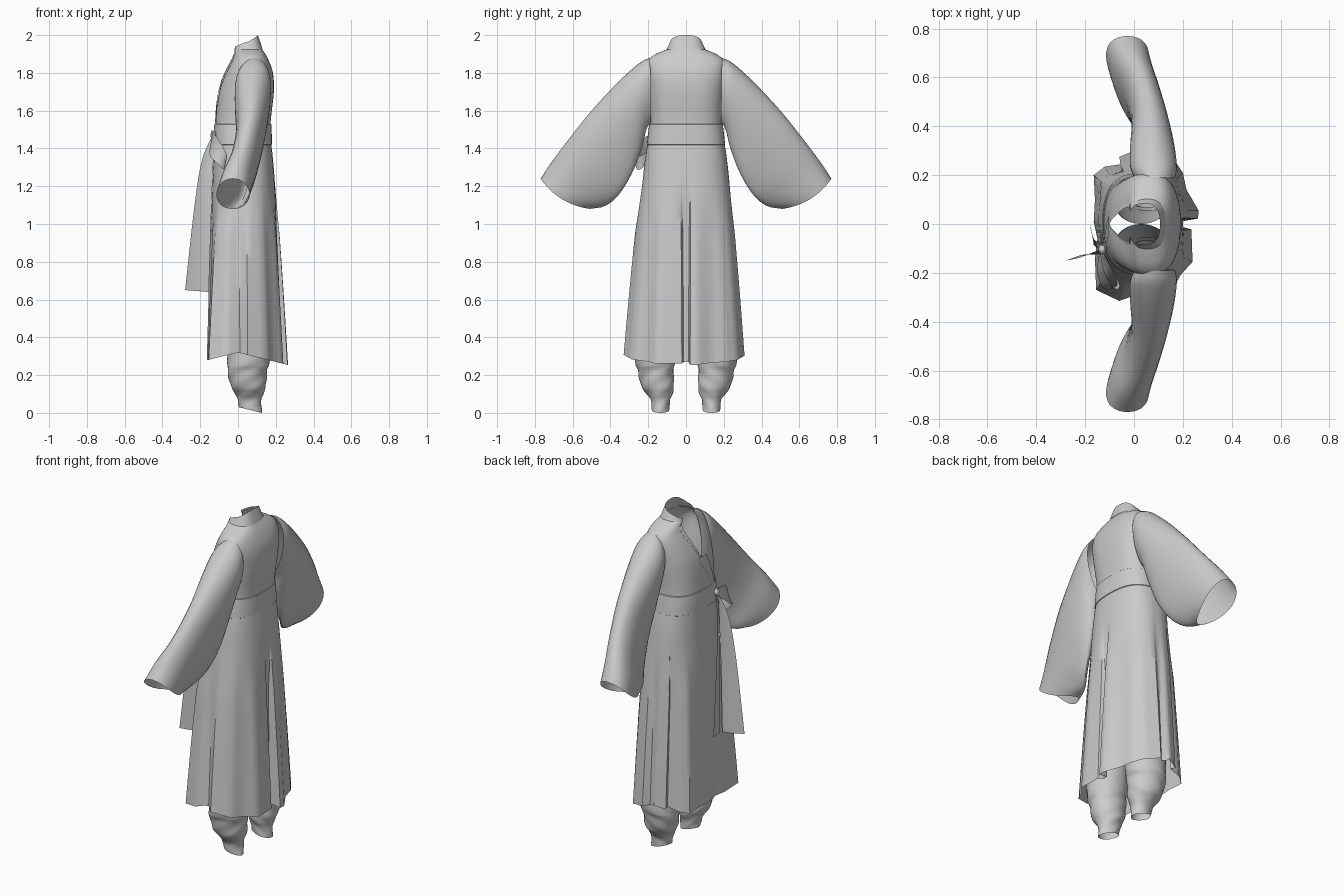
import bpy, bmesh, math
from mathutils import Vector

if "Cube" in bpy.data.objects:
    bpy.data.objects.remove(bpy.data.objects["Cube"])

cloth = bpy.data.materials.new("grey cloth")
cloth.use_nodes = True
GREY = (0.6, 0.6, 0.6, 1)
cloth.diffuse_color = GREY
cloth.node_tree.nodes["Principled BSDF"].inputs["Base Color"].default_value = GREY


def smooth(pts, n=4):
    """Catmull-Rom curve through tuples of any length."""
    pts = [Vector(p) for p in pts]
    ext = [pts[0] * 2 - pts[1]] + pts + [pts[-1] * 2 - pts[-2]]
    out = []
    for a, b, c, d in zip(ext, ext[1:], ext[2:], ext[3:]):
        for k in range(n):
            t = k / n
            out.append((b * 2 + (c - a) * t + (a * 2 - b * 5 + c * 4 - d) * t * t
                        + (b * 3 - a - c * 3 + d) * t ** 3) / 2)
    return out + [pts[-1]]


def loft(name, rings, closed=True, angle=40):
    """Skin a sheet of cloth through rings of equal length."""
    bm = bmesh.new()
    rows = [[bm.verts.new(p) for p in ring] for ring in rings]
    n = len(rows[0])
    for r0, r1 in zip(rows, rows[1:]):
        for i in range(n if closed else n - 1):
            j = (i + 1) % n
            bm.faces.new((r0[i], r0[j], r1[j], r1[i]))
    bmesh.ops.recalc_face_normals(bm, faces=bm.faces)
    mesh = bpy.data.meshes.new(name)
    bm.to_mesh(mesh)
    bm.free()
    mesh.materials.append(cloth)
    obj = bpy.data.objects.new(name, mesh)
    bpy.context.collection.objects.link(obj)
    bpy.ops.object.select_all(action="DESELECT")
    obj.select_set(True)
    bpy.context.view_layer.objects.active = obj
    bpy.ops.object.shade_smooth_by_angle(angle=math.radians(angle))


# Body outline: height, chest x, back x, half width
BODY = smooth([(1.40, -.125, .175, .205), (1.53, -.12, .172, .19), (1.70, -.10, .19, .2),
               (1.80, -.065, .185, .21), (1.86, -.035, .165, .205), (1.895, -.022, .148, .17),
               (1.925, -.02, .128, .10)], 6)


def outline(theta, z, grow=0.0):
    for a, b in zip(BODY, BODY[1:]):
        if z <= b[0]:
            break
    t = min(1, max(0, (z - a[0]) / (b[0] - a[0])))
    _, front, back, half = a.lerp(b, t)
    c, s = math.cos(theta), math.sin(theta)
    p = 0.77
    x = (front + back) / 2 + ((back - front) / 2 + grow) * math.copysign(abs(c) ** p, c)
    return Vector((x, (half + grow) * math.copysign(abs(s) ** p, s), z))


N = 96
ANGLES = [2 * math.pi * i / N for i in range(N)]


def neck(theta):
    """Neckline height: level around the nape, a steep V at the chest."""
    v = max(0, 1 - 1.8 * abs(math.sin(theta)) ** 0.77) if math.cos(theta) < 0 else 0
    return 1.925 - 0.23 * v


# Bodice with V neckline
loft("bodice", [[outline(a, 1.5 + (neck(a) - 1.5) * k / 18) for a in ANGLES] for k in range(19)])

# Standing collar, tall at the nape and narrow along the V
collar = []
for k in range(4):
    t = k / 3
    ring = []
    for a in ANGLES:
        p = outline(a, neck(a), 0.002)
        nape = (1 + math.cos(a)) / 2
        lift = 0.063 * nape ** 1.3 + 0.012
        ring.append(Vector((p.x - 0.024 * t * nape, p.y * (1 - 0.18 * t), p.z + lift * t)))
    collar.append(ring)
loft("collar", collar)

# Overlapping lapel running across the chest to the sash
lapel = []
for k in range(9):
    t = k / 8
    lapel.append([outline(math.pi + d + .35 * t, 1.71 - 0.19 * t, 0.005) for d in (-.1, .03, .14)])
loft("lapel", lapel, closed=False)

# Sash around the waist
loft("sash", [[outline(a, z, g) for a in ANGLES]
              for z, g in ((1.53, .001), (1.527, .005), (1.475, .007), (1.42, .005), (1.417, 0))])

# Skirt: smooth over the hips, opening into panels with inward slits below
HEM = [(.2, -.012), (.2, .012), (.262, .022), (.265, .055), (.215, .14), (.2, .21), (.16, .27),
       (.07, .31), (.04, .28), (.0, .30), (-.06, .275), (-.05, .245), (-.12, .235), (-.165, .2),
       (-.16, .1), (-.165, .01), (-.15, -.06), (-.16, -.14), (-.155, -.27), (-.06, -.315),
       (.01, -.29), (.05, -.33), (.15, -.285), (.19, -.21), (.24, -.155), (.235, -.022)]
skirt = []
for k in range(25):
    t = k / 24
    split = min(1, max(0, (t - .17) / .25))
    ring = []
    for (x0, y0), (x1, y1) in zip(HEM, HEM[1:] + HEM[:1]):
        for u in (0, 1 / 3, 2 / 3):
            x, y = x0 + (x1 - x0) * u, y0 + (y1 - y0) * u
            theta = math.atan2(y / 1.3, x - .03)
            waist = outline(theta, 1.42)
            full = Vector((.045 + .205 * math.cos(theta), .3 * math.sin(theta), 0))
            p = waist.lerp(full.lerp(Vector((x, y, 0)), split), t ** 0.75)
            p.z = 1.43 + (0.32 - 0.25 * abs(x) - 1.43) * t
            ring.append(p)
    skirt.append(ring)
loft("skirt", skirt, angle=50)

# Wide sleeves: top y z, bottom y z, centre x, half depth
SLEEVE = [(.19, 1.88, .185, 1.54, .085, .08), (.25, 1.85, .21, 1.50, .08, .092),
          (.36, 1.75, .235, 1.40, .075, .088), (.50, 1.60, .29, 1.26, .065, .073),
          (.62, 1.45, .36, 1.15, .035, .07), (.71, 1.33, .43, 1.095, -.005, .08),
          (.77, 1.24, .51, 1.08, -.027, .084)]
for side, label in ((1, "left"), (-1, "right")):
    rings = []
    for ty, tz, by, bz, cx, hx in smooth(SLEEVE, 4):
        top, low = Vector((cx, ty, tz)), Vector((cx, by, bz))
        flare = 0.033 * max(0, (ty - .58) / .19)
        ring = []
        for i in range(32):
            a = 2 * math.pi * i / 32
            c, s = math.cos(a), math.sin(a)
            p = (top + low) / 2 + (top - low) / 2 * c
            p += Vector((hx * s * (1 + 0.3 * c), .55 * flare * s * s, -.83 * flare * s * s))
            p.y *= side
            ring.append(p)
        rings.append(ring)
    loft(label + "_sleeve", rings)

# Gathered trousers: height, centre x, half x, centre y, half y
LEG = [(1.35, .03, .11, .085, .085), (.8, .04, .12, .12, .11), (.32, .055, .115, .16, .105),
       (.22, .05, .105, .16, .094), (.14, .055, .09, .15, .088), (.10, .06, .072, .14, .07),
       (.06, .06, .062, .135, .052), (.0, .066, .06, .135, .046)]
for side, label in ((1, "left"), (-1, "right")):
    rings = []
    for z, cx, hx, cy, hy in smooth(LEG, 5):
        fold = 0.05 if z < .35 else 0
        cuff = max(0, 1 - z / .1)
        ring = []
        for i in range(32):
            a = 2 * math.pi * i / 32
            w = 1 + fold * math.sin(3 * a + z * 45) * math.cos(z * 30 + a)
            ring.append(Vector((cx + hx * w * math.cos(a), side * (cy + hy * w * math.sin(a)),
                                z + 0.015 * cuff * (1 - math.cos(a)))))
        rings.append(ring)
    loft(label + "_trouser_leg", rings)


def ribbon(name, edge_a, edge_b):
    a, b = smooth(edge_a, 6), smooth(edge_b, 6)
    loft(name, [[p, p.lerp(q, .5) + Vector((0, .008, 0)), q] for p, q in zip(a, b)], closed=False)


# Hanging ribbons and bow on the sash
ribbon("long_ribbon",
       [(-.13, -.10, 1.48), (-.19, -.125, 1.34), (-.23, -.14, 1.1), (-.28, -.15, .65)],
       [(-.12, -.12, 1.46), (-.13, -.12, 1.34), (-.14, -.125, 1.1), (-.155, -.12, .64)])
ribbon("short_ribbon",
       [(-.13, -.09, 1.48), (-.165, -.06, 1.3), (-.175, -.03, 1.0), (-.18, .0, .66)],
       [(-.13, -.11, 1.46), (-.15, -.10, 1.3), (-.16, -.09, 1.0), (-.165, -.085, .65)])
ribbon("bow_loop",
       [(-.14, -.10, 1.5), (-.12, -.20, 1.47), (-.08, -.265, 1.41), (-.06, -.24, 1.36), (-.13, -.11, 1.47)],
       [(-.14, -.10, 1.45), (-.15, -.20, 1.37), (-.12, -.265, 1.33), (-.07, -.24, 1.29), (-.13, -.11, 1.43)])
bpy.ops.mesh.primitive_uv_sphere_add(segments=16, ring_count=8, radius=.022, location=(-.13, -.105, 1.47))
knot = bpy.context.object
knot.name = "bow_knot"
knot.scale = (.7, .9, 1)
knot.data.materials.append(cloth)
bpy.ops.object.shade_smooth()
